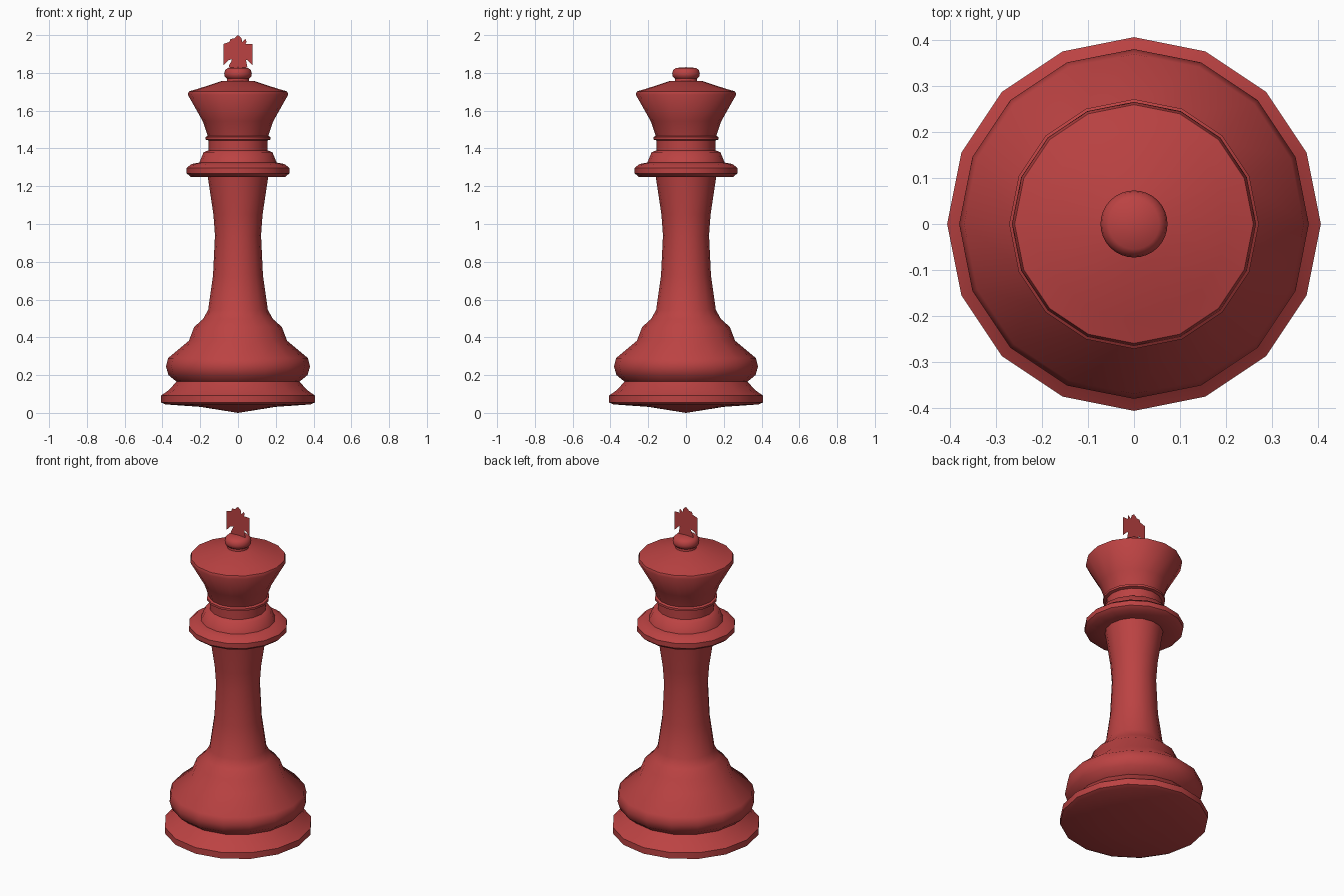
import bpy, bmesh, math

if "Cube" in bpy.data.objects:
    bpy.data.objects.remove(bpy.data.objects["Cube"])

red = bpy.data.materials.new("red")
red.diffuse_color = (0.50, 0.055, 0.055, 1)
red.use_nodes = True
red.node_tree.nodes["Principled BSDF"].inputs["Base Color"].default_value = red.diffuse_color


def finish(bm, name, smooth=True):
    me = bpy.data.meshes.new(name)
    bm.to_mesh(me)
    bm.free()
    me.materials.append(red)
    ob = bpy.data.objects.new(name, me)
    bpy.context.collection.objects.link(ob)
    if smooth:
        bpy.ops.object.select_all(action='DESELECT')
        ob.select_set(True)
        bpy.context.view_layer.objects.active = ob
        bpy.ops.object.shade_smooth_by_angle(angle=math.radians(50))
    return ob


def lathe(name, profile, sides):
    """Turn a (radius, height) profile, listed from bottom to top, about z."""
    bm = bmesh.new()
    rings = []
    for r, z in profile:
        if r == 0:
            rings.append([bm.verts.new((0, 0, z))] * sides)
        else:
            rings.append([bm.verts.new((r * math.cos(2 * math.pi * i / sides),
                                        r * math.sin(2 * math.pi * i / sides), z))
                          for i in range(sides)])
    for a, b in zip(rings, rings[1:]):
        for i in range(sides):
            j = (i + 1) % sides
            bm.faces.new(list(dict.fromkeys((a[i], a[j], b[j], b[i]))))
    bmesh.ops.recalc_face_normals(bm, faces=bm.faces[:])
    return finish(bm, name)


# Foot, bulging base, stem, collar and flared head in one turned body
lathe("turned_body", [
    (0, 0.0), (0.20, 0.032), (0.385, 0.045), (0.407, 0.055), (0.407, 0.092),
    (0.37, 0.118), (0.325, 0.165), (0.368, 0.200), (0.381, 0.245),
    (0.370, 0.290), (0.260, 0.382), (0.232, 0.455), (0.185, 0.497),
    (0.158, 0.545), (0.132, 0.73), (0.122, 0.94), (0.130, 1.05),
    (0.160, 1.25), (0.250, 1.25), (0.272, 1.268), (0.272, 1.297),
    (0.245, 1.318), (0.205, 1.325), (0.182, 1.380), (0.155, 1.390),
    (0.155, 1.442), (0.172, 1.447), (0.172, 1.460), (0.160, 1.466),
    (0.187, 1.545), (0.266, 1.685), (0.260, 1.702), (0.205, 1.718),
    (0.085, 1.757), (0, 1.760)], 16)

# Button on the crown
lathe("top_button", [
    (0, 1.745), (0.060, 1.748), (0.058, 1.770), (0.070, 1.780),
    (0.073, 1.795), (0.069, 1.813), (0.055, 1.826), (0, 1.830)], 32)

# Paper-thin cross, mirrored from its right half
half = [(0.018, 1.985), (0.015, 1.955), (0.040, 1.980), (0.045, 1.965),
        (0.030, 1.930), (0.050, 1.935), (0.078, 1.953), (0.078, 1.840),
        (0.050, 1.868), (0.030, 1.872), (0.046, 1.842), (0.050, 1.828)]
outline = [(0, 2.0)] + half + [(0, 1.822)] + [(-x, z) for x, z in reversed(half)]
bm = bmesh.new()
bm.faces.new([bm.verts.new((x, 0, z)) for x, z in outline])
bmesh.ops.triangulate(bm, faces=bm.faces[:])
finish(bm, "cross", smooth=False)
